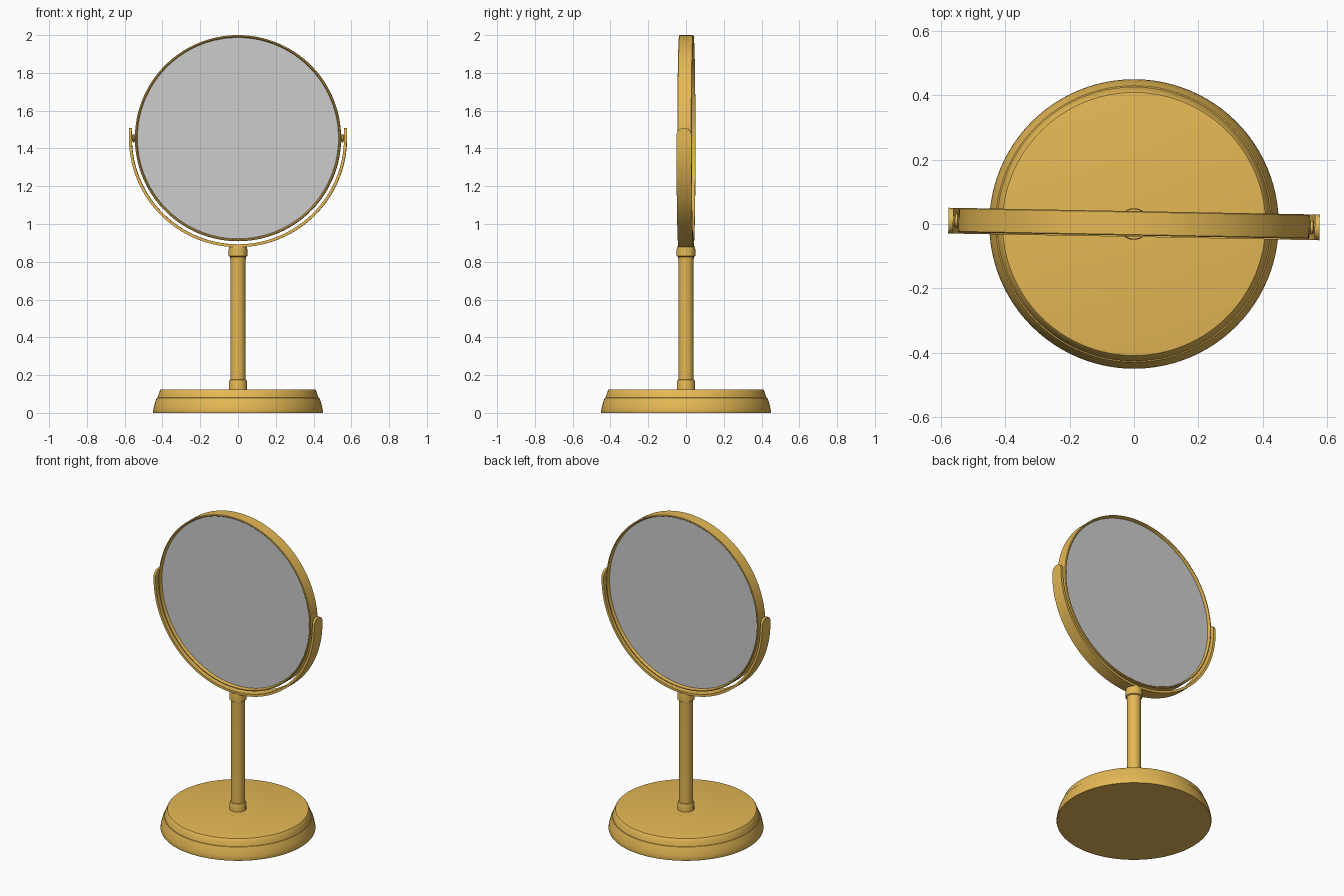
import bpy, bmesh, math
from mathutils import Matrix

if "Cube" in bpy.data.objects:
    bpy.data.objects.remove(bpy.data.objects["Cube"])

gold = bpy.data.materials.new("gold")
gold.diffuse_color = (0.78, 0.48, 0.09, 1)
gold.use_nodes = True
gold.node_tree.nodes["Principled BSDF"].inputs["Base Color"].default_value = gold.diffuse_color

PIVOT = 1.4545                 # height of the tilt axis
YAW = math.radians(-1.05)      # head is turned very slightly


def finish(name, bm, mat=None, angle=30):
    bmesh.ops.recalc_face_normals(bm, faces=bm.faces)
    me = bpy.data.meshes.new(name)
    bm.to_mesh(me)
    bm.free()
    ob = bpy.data.objects.new(name, me)
    bpy.context.collection.objects.link(ob)
    if mat:
        me.materials.append(mat)
    bpy.ops.object.select_all(action='DESELECT')
    ob.select_set(True)
    bpy.context.view_layer.objects.active = ob
    bpy.ops.object.shade_smooth_by_angle(angle=math.radians(angle))
    return ob


def lathe(name, profile, matrix=Matrix(), mat=gold, seg=96, closed=False):
    """Spin (radius, height) points about z, then place with matrix."""
    bm = bmesh.new()
    vs = [bm.verts.new((r, 0, h)) for r, h in profile]
    es = [bm.edges.new(p) for p in zip(vs, vs[1:])]
    if closed:
        es.append(bm.edges.new((vs[-1], vs[0])))
    bmesh.ops.spin(bm, geom=vs + es, axis=(0, 0, 1), cent=(0, 0, 0),
                   angle=math.tau, steps=seg)
    bmesh.ops.remove_doubles(bm, verts=bm.verts, dist=1e-5)
    bmesh.ops.transform(bm, matrix=matrix, verts=bm.verts)
    return finish(name, bm, mat)


# Stepped round base
lathe("base", [(0, 0), (0.448, 0), (0.45, 0.006), (0.446, 0.03), (0.438, 0.06),
               (0.430, 0.08), (0.426, 0.081), (0.420, 0.100), (0.412, 0.121),
               (0.409, 0.124), (0.404, 0.125), (0, 0.125)])

# Pole with a collar at each end
lathe("pole", [(0, 0.12), (0.048, 0.12), (0.048, 0.165), (0.045, 0.174),
               (0.04, 0.176), (0.04, 0.800), (0.042, 0.826), (0.049, 0.830),
               (0.049, 0.868), (0.047, 0.882), (0, 0.882)], seg=48)

# Mirror head: rim band open on both faces, with a recessed glass in each
head = Matrix.Translation((0, 0.002, PIVOT)) @ Matrix.Rotation(math.pi / 2, 4, 'X')
half = [(0.531, 0.014), (0.536, 0.036), (0.538, 0.038), (0.543, 0.038), (0.5455, 0.035)]
rim = lathe("mirror_rim", half + [(r, -y) for r, y in reversed(half)],
            head, seg=128, closed=True)
rim.rotation_euler.z = YAW
for name, s in (("front_glass", 1), ("back_glass", -1)):
    glass = lathe(name, [(0, 0.020 * s), (0.534, 0.020 * s)], head, None, 128)
    glass.rotation_euler.z = YAW

# U-shaped yoke: flat strip along a half circle, with rounded upright ends
R_OUT, R_IN, HW = 0.577, 0.562, 0.04
stations = []                  # (cos, sin, rise, half width)
N = 10
end = [(0.014 + HW * math.sin(a), max(HW * math.cos(a), 0.001))
       for a in (i * math.pi / 2 / N for i in range(N + 1))]
stations += [(-1, 0, t, w) for t, w in reversed(end)]
stations += [(math.cos(a), math.sin(a), 0, HW)
             for a in (math.pi + i * math.pi / 80 for i in range(81))]
stations += [(1, 0, t, w) for t, w in end]
bm = bmesh.new()
rings = [[bm.verts.new((r * c, y, PIVOT + r * s + rise))
          for r, y in ((R_OUT, -w), (R_OUT, w), (R_IN, w), (R_IN, -w))]
         for c, s, rise, w in stations]
for a, b in zip(rings, rings[1:]):
    for i in range(4):
        j = (i + 1) % 4
        bm.faces.new((a[i], a[j], b[j], b[i]))
bm.faces.new(rings[0])
bm.faces.new(rings[-1])
yoke = finish("yoke", bm, gold)
yoke.rotation_euler.z = YAW

# Pivot pins between yoke and rim
for name, s in (("left_pivot", -1), ("right_pivot", 1)):
    place = Matrix.Translation((0, 0, PIVOT)) @ Matrix.Rotation(s * math.pi / 2, 4, 'Y')
    pin = lathe(name, [(0, 0.54), (0.014, 0.54), (0.014, 0.547), (0.022, 0.549),
                       (0.022, 0.556), (0.016, 0.559), (0.016, 0.570), (0, 0.570)],
                place, seg=32)
    pin.rotation_euler.z = YAW
